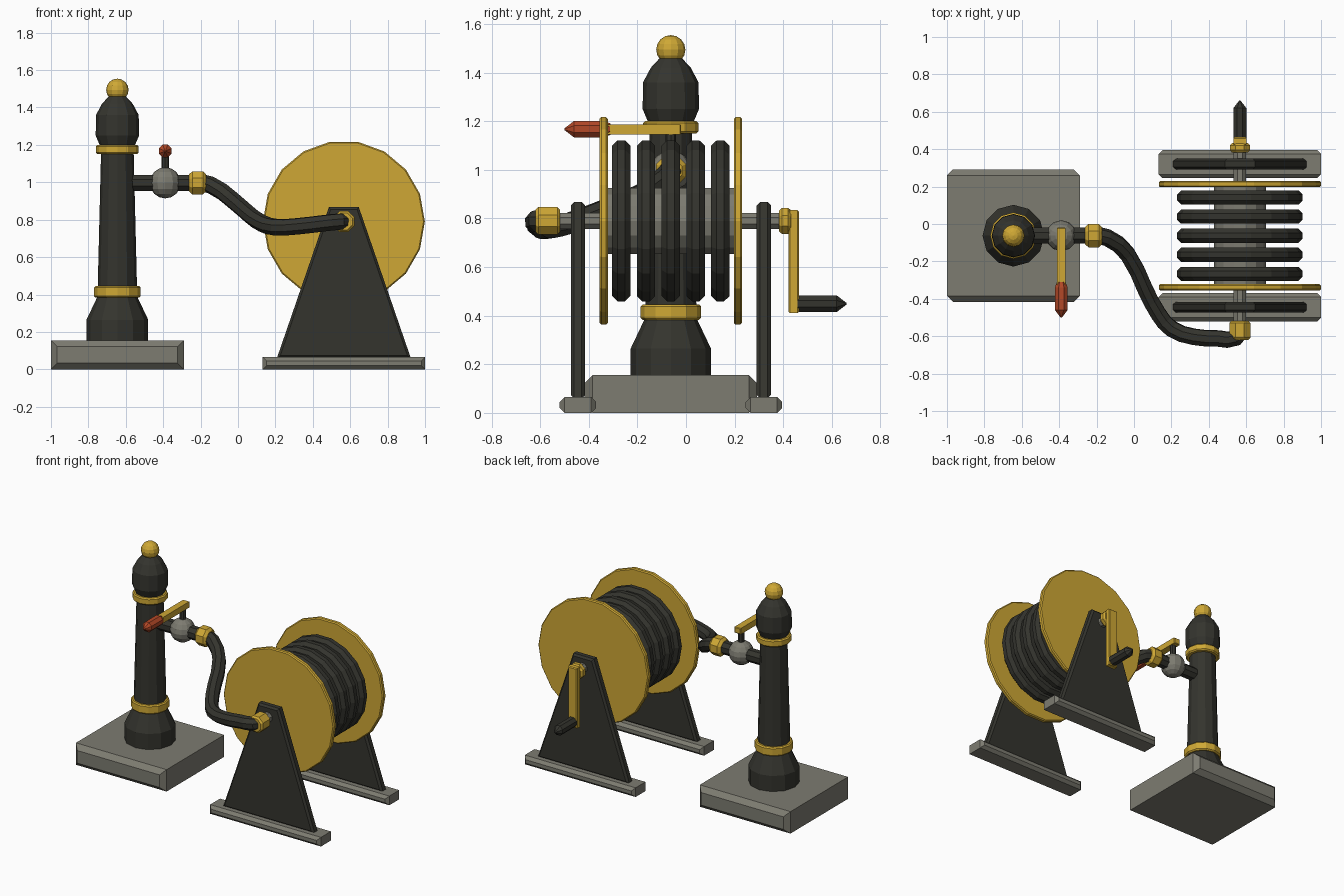
import bpy, bmesh
from math import sin, cos, pi
from mathutils import Vector

cube = bpy.data.objects.get("Cube")
if cube:
    bpy.data.objects.remove(cube, do_unlink=True)


def material(name, rgb):
    m = bpy.data.materials.new(name)
    m.use_nodes = True
    m.diffuse_color = (*rgb, 1)
    m.node_tree.nodes["Principled BSDF"].inputs["Base Color"].default_value = (*rgb, 1)
    return m


IRON = material("dark iron", (0.034, 0.034, 0.027))
BRASS = material("brass", (0.62, 0.39, 0.035))
STONE = material("grey stone", (0.205, 0.2, 0.165))
RED = material("red grip", (0.45, 0.065, 0.02))


def finish(bm, name, mat):
    bmesh.ops.remove_doubles(bm, verts=bm.verts, dist=0.0001)
    bmesh.ops.recalc_face_normals(bm, faces=bm.faces)
    me = bpy.data.meshes.new(name)
    bm.to_mesh(me)
    bm.free()
    me.materials.append(mat)
    ob = bpy.data.objects.new(name, me)
    bpy.context.collection.objects.link(ob)
    return ob


def lathe(name, mat, origin, axis, profile, sides=12, phase=0.0, ring=False):
    """Spin (radius, height) points about an axis; open profiles are capped."""
    if not ring:
        profile = [(0, profile[0][1]), *profile, (0, profile[-1][1])]
    bm = bmesh.new()
    loops = []
    for r, h in profile:
        loop = []
        for i in range(sides):
            a = 2 * pi * (i + phase) / sides
            u, v = r * cos(a), r * sin(a)
            p = {"x": (h, u, v), "y": (u, h, v), "z": (u, v, h)}[axis]
            loop.append(bm.verts.new(Vector(origin) + Vector(p)))
        loops.append(loop)
    for k in range(len(loops) - (0 if ring else 1)):
        a, b = loops[k], loops[(k + 1) % len(loops)]
        for i in range(sides):
            j = (i + 1) % sides
            bm.faces.new((a[i], a[j], b[j], b[i]))
    return finish(bm, name, mat)


def collar(name, mat, origin, axis, r, h0, h1, c, sides=12, phase=0.0):
    """Cylinder with chamfered rims."""
    prof = [(r - c, h0), (r, h0 + c), (r, h1 - c), (r - c, h1)]
    return lathe(name, mat, origin, axis, prof, sides, phase)


def prism(name, mat, outline, y0, y1, bevel):
    """Extrude an (x, z) outline along y and chamfer its two end faces."""
    bm = bmesh.new()
    face = bm.faces.new([bm.verts.new((x, y0, z)) for x, z in outline])
    out = bmesh.ops.extrude_face_region(bm, geom=[face])["geom"]
    bmesh.ops.translate(bm, verts=[g for g in out if isinstance(g, bmesh.types.BMVert)],
                        vec=(0, y1 - y0, 0))
    rims = [e for e in bm.edges if abs(e.verts[0].co.y - e.verts[1].co.y) < 1e-5]
    bmesh.ops.bevel(bm, geom=rims, offset=bevel, segments=1, affect="EDGES")
    return finish(bm, name, mat)


def box(x0, x1, z0, z1):
    return [(x0, z0), (x1, z0), (x1, z1), (x0, z1)]


def ball(name, mat, center, r, sides=12, rings=8):
    prof = [(r * sin(pi * i / rings), -r * cos(pi * i / rings)) for i in range(rings + 1)]
    return lathe(name, mat, center, "z", prof, sides)


MID = -0.0625                      # shared centre line in y
POST = (-0.645, MID, 0)
REEL = (0.566, MID, 0.79)
VALVE = (-0.389, MID, 0.997)

# Standpipe
prism("post_base", STONE, box(-1, -0.29, 0, 0.155), MID - 0.355, MID + 0.355, 0.033)
lathe("post_column", IRON, POST, "z",
      [(0.165, 0.15), (0.165, 0.265), (0.108, 0.385), (0.105, 0.44), (0.087, 1.17)])
collar("lower_band", BRASS, POST, "z", 0.124, 0.383, 0.446, 0.008)
collar("upper_band", BRASS, POST, "z", 0.114, 1.15, 1.2, 0.008)
lathe("post_cap", IRON, POST, "z",
      [(0.09, 1.18), (0.095, 1.2), (0.116, 1.25), (0.114, 1.36), (0.082, 1.42), (0.045, 1.46)])
ball("cap_knob", BRASS, (POST[0], MID, 1.494), 0.06)

# Outlet pipe and valve
lathe("outlet_pipe", IRON, VALVE, "x", [(0.046, -0.22), (0.046, 0.15)], 8, 0.5)
ball("valve_body", STONE, VALVE, 0.083)
collar("outlet_coupling", BRASS, VALVE, "x", 0.067, 0.127, 0.219, 0.018, 8, 0.5)
lathe("valve_stem", IRON, VALVE, "z", [(0.021, 0.06), (0.021, 0.17)], 8)
prism("valve_lever", BRASS, box(-0.413, -0.365, 1.145, 1.187), -0.33, -0.02, 0.004)
lathe("lever_grip", RED, (VALVE[0], 0, 1.167), "y",
      [(0.004, -0.5), (0.037, -0.46), (0.037, -0.34), (0.025, -0.31)], 8, 0.5)

# Reel drum and flanges
lathe("reel_drum", STONE, REEL, "y", [(0.139, -0.265), (0.139, 0.265)], 14)
lathe("reel_axle", STONE, REEL, "y", [(0.036, -0.5), (0.036, 0.46)], 8, 0.5)
for side, s in (("front", -1), ("back", 1)):
    y = s * 0.276
    collar(side + "_flange", BRASS, REEL, "y", 0.433, y - 0.017, y + 0.017, 0.007, 18)
    # Stands on either side of the reel
    y = MID + s * 0.3825
    prism(side + "_foot", STONE, box(0.132, 1.0, 0, 0.065), y - 0.075, y + 0.075, 0.02)
    prism(side + "_stand", IRON, [(0.208, 0.06), (0.924, 0.06), (0.646, 0.867), (0.486, 0.867)],
          y - 0.029, y + 0.029, 0.013)

# Wound hose coils
for k in range(5):
    section = [(0.298 + 0.041 * cos((i + 0.5) * pi / 4),
                (k - 2) * 0.102 + 0.041 * sin((i + 0.5) * pi / 4)) for i in range(8)]
    lathe(f"hose_coil_{k + 1}", IRON, REEL, "y", section, 18, 0, True)

# Crank
collar("crank_hub", BRASS, REEL, "y", 0.058, 0.445, 0.495, 0.012, 8, 0.5)
prism("crank_arm", BRASS, box(0.531, 0.601, 0.41, 0.835), 0.422, 0.464, 0.006)
lathe("crank_handle", IRON, (REEL[0], 0, 0.449), "y",
      [(0.037, 0.455), (0.037, 0.62), (0.004, 0.66)], 8, 0.5)

# Hose from valve to reel
collar("reel_coupling", BRASS, REEL, "y", 0.061, -0.557, -0.455, 0.012, 8, 0.5)
path = [(-0.2, MID, 0.997), (-0.145, -0.072, 0.985), (-0.035, -0.16, 0.91), (0.06, -0.35, 0.828),
        (0.13, -0.48, 0.78), (0.2, -0.56, 0.76), (0.32, -0.603, 0.765), (0.45, -0.612, 0.78),
        (0.545, -0.61, 0.79), (0.566, -0.57, 0.79)]
curve = bpy.data.curves.new("hose", "CURVE")
curve.dimensions = "3D"
curve.bevel_depth = 0.046
curve.bevel_resolution = 2
curve.resolution_u = 2
curve.use_fill_caps = True
spline = curve.splines.new("BEZIER")
spline.bezier_points.add(len(path) - 1)
for bp, co in zip(spline.bezier_points, path):
    bp.co = co
    bp.handle_left_type = bp.handle_right_type = "AUTO"
spline.use_smooth = False
curve.materials.append(IRON)
bpy.context.collection.objects.link(bpy.data.objects.new("hose", curve))
